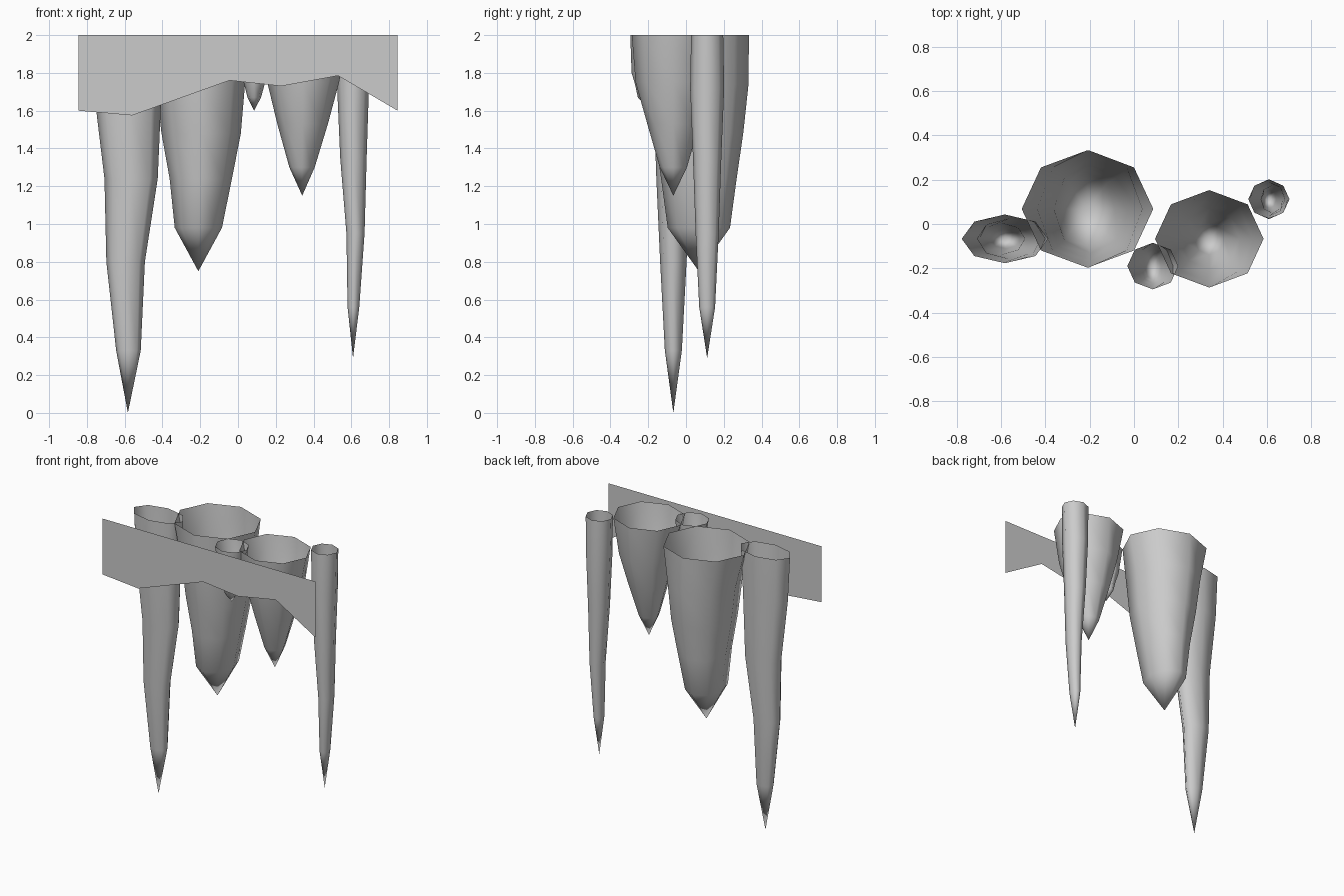
import bpy, bmesh, math

SIDES = 8


def make_object(name, bm, smooth):
    mesh = bpy.data.meshes.new(name)
    bm.to_mesh(mesh)
    bm.free()
    obj = bpy.data.objects.new(name, mesh)
    bpy.context.collection.objects.link(obj)
    for p in mesh.polygons:
        p.use_smooth = smooth
    return obj


def icicle(name, tip, rings):
    """Open-topped octagonal spike; each ring is (z, centre x, x radius, y radius)."""
    bm = bmesh.new()
    loops = []
    for z, cx, rx, ry in rings:
        loops.append([bm.verts.new((cx + rx * math.cos(a), tip[1] + ry * math.sin(a), z))
                      for a in (math.tau * i / SIDES for i in range(SIDES))])
    for up, low in zip(loops, loops[1:]):
        for i in range(SIDES):
            j = (i + 1) % SIDES
            bm.faces.new((up[i], low[i], low[j], up[j]))
    end = bm.verts.new(tip)
    for i in range(SIDES):
        bm.faces.new((loops[-1][i], end, loops[-1][(i + 1) % SIDES]))
    return make_object(name, bm, True)


# Five hanging icicles, left to right
icicle("long_left_icicle", (-0.583, -0.067, 0.0), [
    (2.0, -0.583, 0.195, 0.11), (1.68, -0.583, 0.177, 0.105), (1.24, -0.566, 0.141, 0.09),
    (0.8, -0.595, 0.102, 0.07), (0.33, -0.58, 0.065, 0.045)])
icicle("wide_icicle", (-0.21, 0.068, 0.75), [
    (2.0, -0.21, 0.297, 0.265), (1.74, -0.20, 0.237, 0.263), (1.48, -0.195, 0.21, 0.235),
    (1.24, -0.197, 0.165, 0.2), (0.98, -0.21, 0.125, 0.165)])
icicle("tiny_icicle", (0.085, -0.19, 1.6), [
    (2.0, 0.085, 0.115, 0.105), (1.8, 0.087, 0.075, 0.098), (1.74, 0.087, 0.054, 0.08),
    (1.67, 0.086, 0.036, 0.065)])
icicle("medium_icicle", (0.34, -0.067, 1.15), [
    (2.0, 0.34, 0.245, 0.22), (1.75, 0.345, 0.19, 0.2), (1.53, 0.342, 0.134, 0.138),
    (1.3, 0.339, 0.067, 0.072)])
icicle("thin_right_icicle", (0.609, 0.112, 0.29), [
    (2.0, 0.609, 0.093, 0.085), (1.72, 0.609, 0.084, 0.09), (1.35, 0.611, 0.07, 0.075),
    (0.95, 0.622, 0.048, 0.061), (0.56, 0.611, 0.031, 0.042)])

# Flat ragged sheet of ice in front
bm = bmesh.new()
edge = [(-0.845, 1.6), (-0.56, 1.575), (-0.045, 1.76), (0.23, 1.73), (0.53, 1.785), (0.845, 1.6)]
low = [bm.verts.new((x, -0.33, z)) for x, z in edge]
top = [bm.verts.new((x, -0.33, 2.0)) for x, z in edge]
for i in range(len(edge) - 1):
    bm.faces.new((low[i], low[i + 1], top[i + 1], top[i]))
make_object("front_ice_sheet", bm, False)
